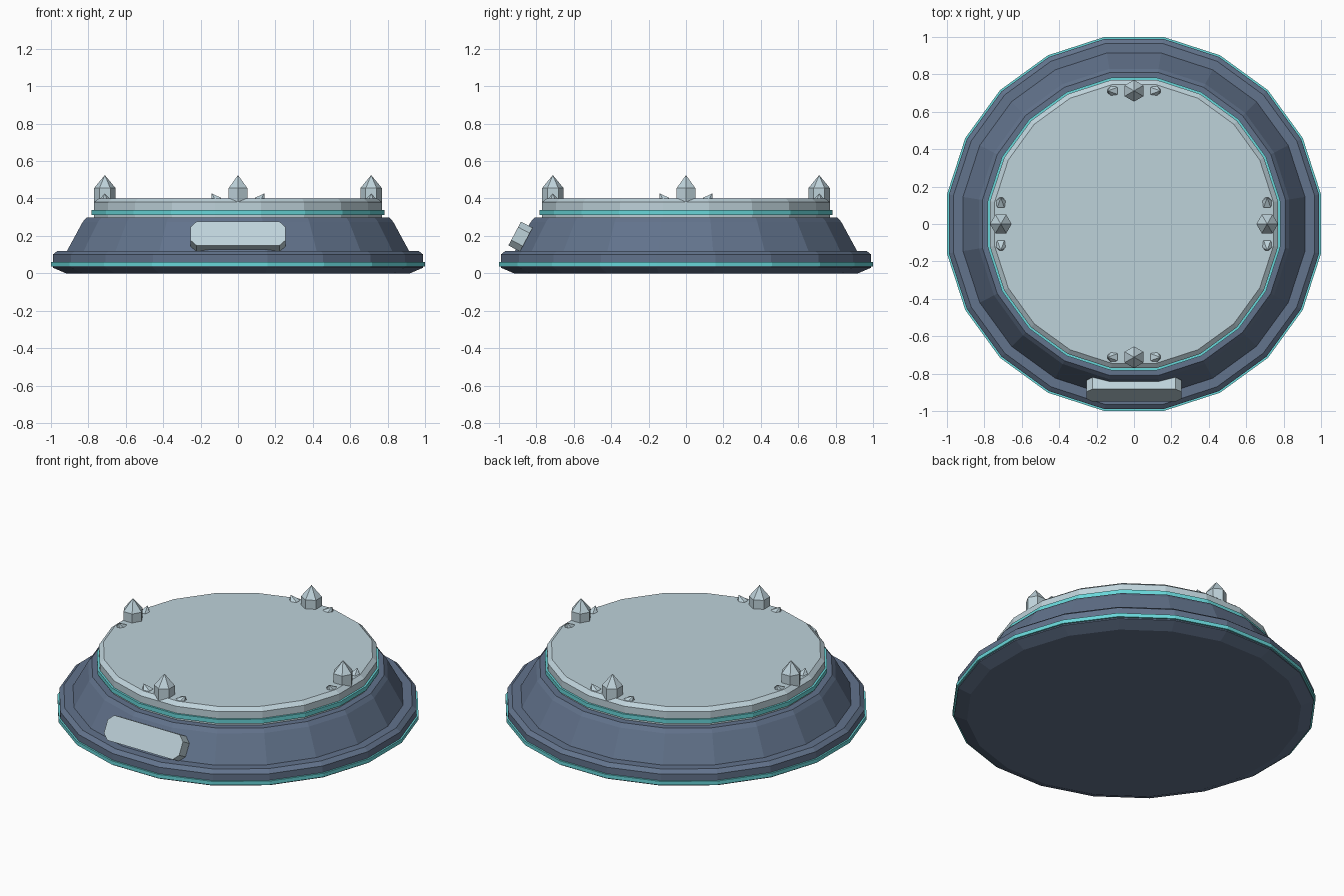
import bpy
from math import radians, cos, sin, pi
from mathutils import Matrix, Vector

cube = bpy.data.objects.get("Cube")
if cube:
    bpy.data.objects.remove(cube, do_unlink=True)


def material(name, srgb):
    lin = [((c / 255 + 0.055) / 1.055) ** 2.4 for c in srgb] + [1.0]
    m = bpy.data.materials.new(name)
    m.use_nodes = True
    m.diffuse_color = lin
    m.node_tree.nodes["Principled BSDF"].inputs["Base Color"].default_value = lin
    return m


slate = material("slate blue", (98, 115, 140))
teal = material("teal trim", (104, 214, 217))
pale = material("pale stone", (190, 210, 218))


def build(name, verts, faces, mat, matrix=Matrix()):
    mesh = bpy.data.meshes.new(name)
    mesh.from_pydata([matrix @ Vector(v) for v in verts], [], faces)
    mesh.materials.append(mat)
    obj = bpy.data.objects.new(name, mesh)
    bpy.context.collection.objects.link(obj)
    return obj


def stack(rings):
    """Join equal-sized vertex rings into a closed, capped solid."""
    n = len(rings[0])
    faces = [tuple(reversed(range(n)))]
    for r in range(len(rings) - 1):
        for i in range(n):
            j = (i + 1) % n
            faces.append((r * n + i, r * n + j, r * n + n + j, r * n + n + i))
    faces.append(tuple(range((len(rings) - 1) * n, len(rings) * n)))
    return [v for ring in rings for v in ring], faces


def turned(name, profile, mat, sides=20):
    """Faceted disc; profile radii are measured to the flats."""
    rings = []
    for flat, z in profile:
        r = flat / cos(pi / sides)
        rings.append([(r * cos((2 * i + 1) * pi / sides),
                       r * sin((2 * i + 1) * pi / sides), z) for i in range(sides)])
    return build(name, *stack(rings), mat)


# Stepped round pedestal
turned("base_plinth", [(0.92, 0), (0.99, 0.03), (0.99, 0.10), (0.965, 0.12)], slate)
turned("sloped_body", [(0.925, 0.10), (0.83, 0.275), (0.81, 0.298)], slate)
turned("top_platform", [(0.77, 0.29), (0.77, 0.38), (0.745, 0.40)], pale)
turned("lower_trim", [(1.0, 0.037), (1.0, 0.06)], teal)
turned("upper_trim", [(0.782, 0.312), (0.782, 0.338)], teal)

# Name plate with clipped corners, leaning on the front slope
w, h, c, t = 0.255, 0.072, 0.033, 0.035
outline = [(w, c - h), (w, h - c), (w - c, h), (c - w, h),
           (-w, h - c), (-w, c - h), (c - w, -h), (w - c, -h)]
lean = Matrix.Translation((0, -0.885, 0.196)) @ Matrix.Rotation(radians(62), 4, "X")
build("front_plate", *stack([[(x, y, z) for x, y in outline] for z in (-t, t)]), pale, lean)


def crystal(name, radius, bottom, tip, matrix):
    """Six-sided prism with a pointed tip; the shoulder is at local z = 0."""
    ring = [(radius * cos(i * pi / 3), radius * sin(i * pi / 3)) for i in range(6)]
    verts = [(x, y, z) for z in (bottom, 0) for x, y in ring] + [(0, 0, tip)]
    faces = [tuple(reversed(range(6)))]
    for i in range(6):
        j = (i + 1) % 6
        faces += [(i, j, 6 + j, 6 + i), (6 + i, 6 + j, 12)]
    build(name, verts, faces, mat=pale, matrix=matrix)


# Crystal clusters on the four sides
for k, side in enumerate(("left", "back", "right", "front")):
    turn = Matrix.Rotation(k * pi / 2, 4, "Z")
    crystal(side + "_crystal", 0.058, -0.155, 0.07,
            turn @ Matrix.Translation((0.712, 0, 0.455)))
    for s, label in ((-1, "a"), (1, "b")):
        place = Matrix.Translation((0.712, s * 0.118, 0.388)) @ Matrix.Rotation(-s * radians(30), 4, "X")
        crystal(side + "_small_crystal_" + label, 0.036, -0.05, 0.045, turn @ place)
